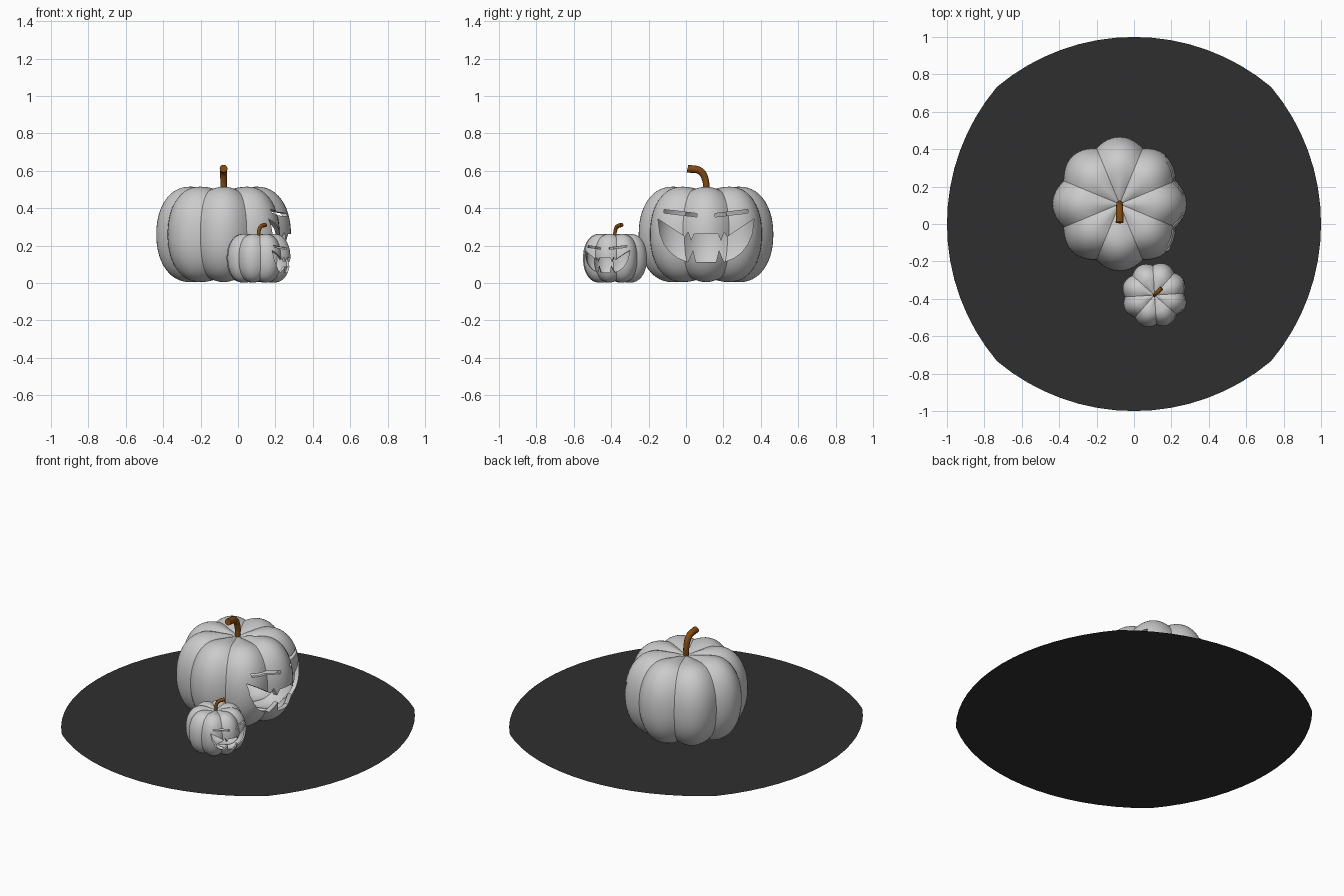
import bpy, bmesh
from math import sin, cos, pi, radians, asin
from mathutils import Vector

if "Cube" in bpy.data.objects:
    bpy.data.objects.remove(bpy.data.objects["Cube"])

PX = 187.0  # face outline units per model unit


def material(name, rgb):
    m = bpy.data.materials.new(name)
    m.diffuse_color = (*rgb, 1)
    m.use_nodes = True
    m.node_tree.nodes["Principled BSDF"].inputs["Base Color"].default_value = m.diffuse_color
    return m


def mesh_object(name, bm, mat=None):
    me = bpy.data.meshes.new(name)
    bm.to_mesh(me)
    bm.free()
    ob = bpy.data.objects.new(name, me)
    bpy.context.collection.objects.link(ob)
    if mat:
        me.materials.append(mat)
    return ob


def activate(ob):
    bpy.ops.object.select_all(action='DESELECT')
    ob.select_set(True)
    bpy.context.view_layer.objects.active = ob


# Profile of one lobe from top dimple to bottom dimple
def profile():
    pts = []
    for i in range(1, 8):
        t = i / 8
        pts.append((0.18 * t, 0.515 - 0.035 * (1 - t) ** 2))
    for i in range(29):
        a = pi / 2 - pi * i / 28
        sx, sz = cos(a), sin(a)
        r = 0.18 + 0.18 * max(sx, 0) ** 0.93
        z = 0.26 + 0.255 * (abs(sz) ** 0.93) * (1 if sz >= 0 else -1)
        pts.append((r, z))
    for i in range(7, 0, -1):
        t = i / 8
        pts.append((0.18 * t, 0.005 + 0.035 * (1 - t) ** 2))
    return pts


def add_skin(bm, k, inward):
    n, zc = 96, 0.26
    rings = []
    for r, z in profile():
        ring = []
        for j in range(n):
            a = 2 * pi * j / n
            dip = 1 - abs(cos(4 * a))
            rr = k * r * (1 - 0.10 * dip)
            zz = zc + k * (z - zc) * (1 - 0.06 * dip * min(1, r / 0.1))
            ring.append(bm.verts.new((rr * cos(a), rr * sin(a), zz)))
        rings.append(ring)
    top = bm.verts.new((0, 0, zc + k * 0.22))
    bot = bm.verts.new((0, 0, zc - k * 0.22))
    faces = []
    for j in range(n):
        h = (j + 1) % n
        faces.append((top, rings[0][j], rings[0][h]))
        faces.append((bot, rings[-1][h], rings[-1][j]))
        for p, q in zip(rings, rings[1:]):
            faces.append((p[j], q[j], q[h], p[h]))
    for f in faces:
        bm.faces.new(f[::-1] if inward else f)


# Carved face: eyes and toothed mouth as prisms along local x
def face_cutter():
    upper = [(12, 234), (15, 241), (18, 232), (21, 237), (48, 219)]
    lower = [(46, 234), (42, 244), (36, 252), (28, 258), (18, 262), (13, 250), (10, 262)]
    half = upper + lower
    eye = [(9, 213.5), (42, 209.5), (42, 213), (9, 217)]
    flip = lambda pts: [(-u, v) for u, v in reversed(pts)]
    bm = bmesh.new()
    for outline in (half + flip(half), eye, flip(eye)):
        vs = [bm.verts.new((0.08, u / PX, (283 - v) / PX)) for u, v in outline]
        f = bm.faces.new(vs)
        ext = bmesh.ops.extrude_face_region(bm, geom=[f])
        bmesh.ops.translate(bm, vec=(0.5, 0, 0),
                            verts=[g for g in ext['geom'] if isinstance(g, bmesh.types.BMVert)])
    bmesh.ops.recalc_face_normals(bm, faces=bm.faces)
    return mesh_object("face_cutter", bm)


def pumpkin(name, loc, scale, turn):
    bm = bmesh.new()
    add_skin(bm, 1.0, False)
    add_skin(bm, 0.93, True)
    ob = mesh_object(name, bm)
    cutter = face_cutter()
    mod = ob.modifiers.new("carve", 'BOOLEAN')
    mod.operation = 'DIFFERENCE'
    mod.solver = 'EXACT'
    mod.object = cutter
    activate(ob)
    bpy.ops.object.modifier_apply(modifier=mod.name)
    bpy.data.objects.remove(cutter)
    bpy.ops.object.shade_smooth_by_angle(angle=radians(30))
    ob.location = loc
    ob.scale = scale
    ob.rotation_euler.z = radians(turn)
    return ob


# Bent stem swept along a bezier curve
def stem(name, pts, radius, mat):
    cu = bpy.data.curves.new(name, 'CURVE')
    cu.dimensions = '3D'
    cu.bevel_depth = radius
    cu.bevel_resolution = 4
    cu.use_fill_caps = True
    sp = cu.splines.new('BEZIER')
    sp.bezier_points.add(len(pts) - 1)
    for i, (bp, p) in enumerate(zip(sp.bezier_points, pts)):
        bp.co = p
        bp.handle_left_type = bp.handle_right_type = 'AUTO'
        bp.radius = 0.9 + 0.25 * i / (len(pts) - 1)
    cu.materials.append(mat)
    ob = bpy.data.objects.new(name, cu)
    bpy.context.collection.objects.link(ob)
    activate(ob)
    bpy.ops.object.convert(target='MESH')
    bpy.ops.object.shade_smooth_by_angle(angle=radians(40))


brown = material("stem_brown", (0.22, 0.07, 0.006))
dark = material("base_dark", (0.028, 0.028, 0.028))

# Flat round base made of four shallow arcs
bm = bmesh.new()
c = 0.733
R = (c * c + (1 - c) ** 2) / (2 * (1 - c))
half_angle = asin(c / R)
rim = []
for q in range(4):
    for i in range(16):
        a = -half_angle + 2 * half_angle * i / 16
        x, y = 1 - R + R * cos(a), R * sin(a)
        t = q * pi / 2
        rim.append(bm.verts.new((x * cos(t) - y * sin(t), x * sin(t) + y * cos(t), 0)))
bm.faces.new(rim)
mesh_object("base_disc", bm, dark)

# Pumpkins and stems
pumpkin("large_pumpkin", (-0.077, 0.107, 0), (1, 1, 1), 0)
pumpkin("small_pumpkin", (0.11, -0.38, 0), (0.49, 0.49, 0.51), -19)
stem("large_stem", [(-0.077, 0.107, 0.47), (-0.077, 0.104, 0.55),
                    (-0.077, 0.078, 0.597), (-0.077, 0.008, 0.612)], 0.018, brown)
stem("small_stem", [(0.11, -0.38, 0.235), (0.112, -0.378, 0.28),
                    (0.122, -0.368, 0.302), (0.147, -0.343, 0.311)], 0.01, brown)
